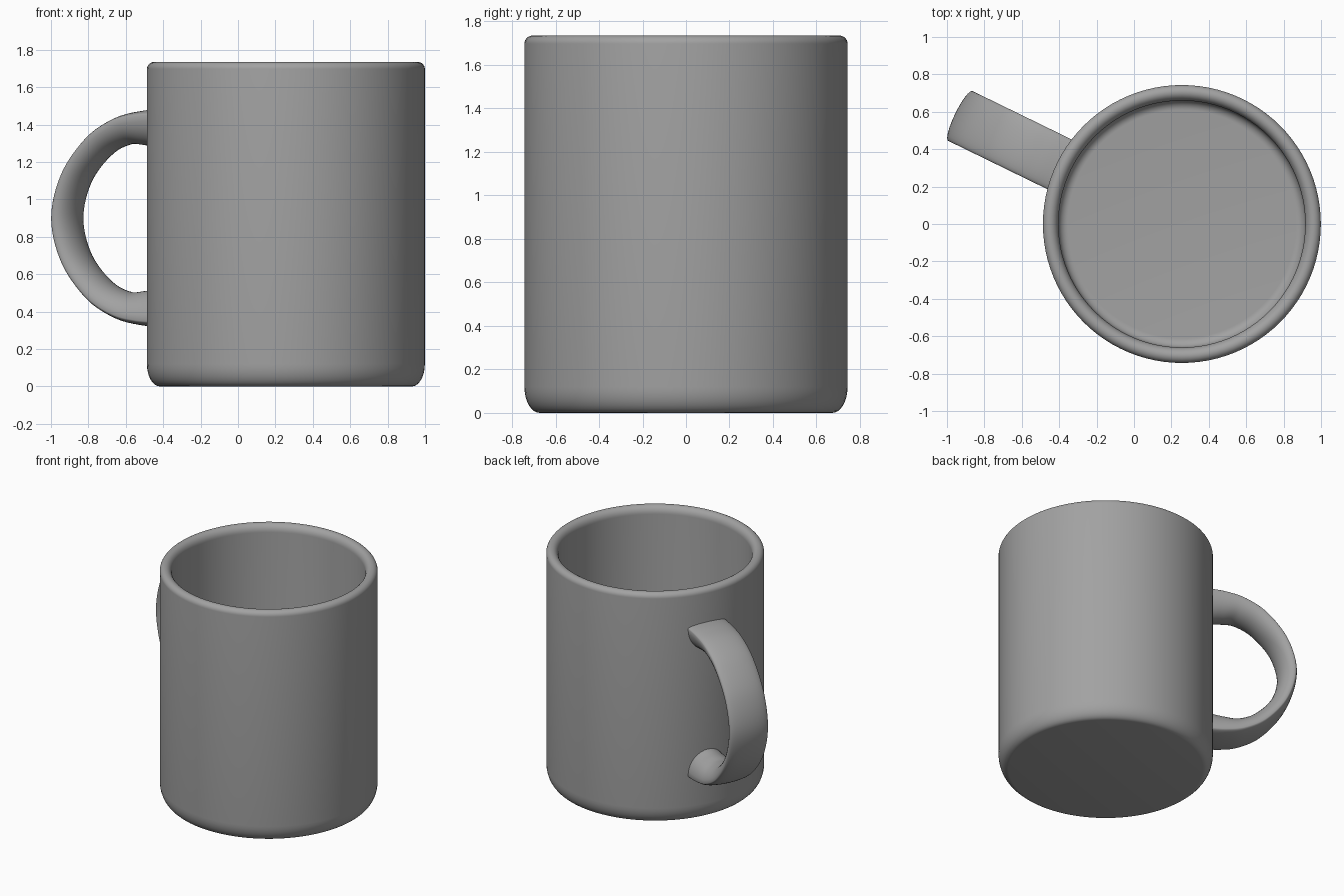
import bpy
import bmesh
from math import cos, sin, pi, radians
from mathutils import Matrix, Vector

cube = bpy.data.objects.get("Cube")
if cube:
    bpy.data.objects.remove(cube, do_unlink=True)

CENTRE_X = 0.256

ceramic = bpy.data.materials.new("grey ceramic")
ceramic.use_nodes = True
ceramic.diffuse_color = (0.36, 0.36, 0.36, 1)
ceramic.node_tree.nodes["Principled BSDF"].inputs["Base Color"].default_value = (0.36, 0.36, 0.36, 1)


def finish(name, bm, angle):
    """Turn a bmesh into a smooth ceramic object."""
    bmesh.ops.remove_doubles(bm, verts=bm.verts, dist=0.0001)
    bmesh.ops.recalc_face_normals(bm, faces=bm.faces)
    mesh = bpy.data.meshes.new(name)
    bm.to_mesh(mesh)
    bm.free()
    mesh.materials.append(ceramic)
    obj = bpy.data.objects.new(name, mesh)
    bpy.context.collection.objects.link(obj)
    bpy.ops.object.select_all(action="DESELECT")
    obj.select_set(True)
    bpy.context.view_layer.objects.active = obj
    bpy.ops.object.shade_smooth_by_angle(angle=radians(angle))
    return obj


def arc(cx, cz, rx, rz, start, end, steps=8):
    """Elliptical arc in the radius-height plane."""
    angles = [radians(start + (end - start) * i / steps) for i in range(steps + 1)]
    return [(cx + rx * cos(a), cz + rz * sin(a)) for a in angles]


def spline(points, steps):
    """Smooth curve through the given points."""
    pts = [Vector(p) for p in points]
    pts = [2 * pts[0] - pts[1]] + pts + [2 * pts[-1] - pts[-2]]
    out = []
    for a, b, c, d in zip(pts, pts[1:], pts[2:], pts[3:]):
        for i in range(steps):
            t = i / steps
            out.append(0.5 * (2 * b + (c - a) * t + (2 * a - 5 * b + 4 * c - d) * t ** 2
                              + (3 * b - a - 3 * c + d) * t ** 3))
    return out + [pts[-2]]


# Cup: one lathed wall with a rounded foot, rounded lip and hollow inside
profile = [(0, 0)]
profile += arc(0.673, 0.12, 0.07, 0.12, -90, 0)
profile += arc(0.705, 1.697, 0.038, 0.038, 0, 90)
profile += arc(0.705, 1.68, 0.045, 0.055, 90, 180)
profile += arc(0.61, 0.13, 0.05, 0.05, 0, -90)
profile += [(0, 0.08)]

bm = bmesh.new()
verts = [bm.verts.new((r, 0, z)) for r, z in profile]
edges = [bm.edges.new(pair) for pair in zip(verts, verts[1:])]
bmesh.ops.spin(bm, geom=verts + edges, cent=(0, 0, 0), axis=(0, 0, 1),
               angle=2 * pi, steps=96, use_merge=True)
cup = finish("cup", bm, 60)
cup.location.x = CENTRE_X

# Handle: flat-backed section swept along a C, thicker where it joins the cup
HALF_WIDTH, BACK_BULGE, MID_Z = 0.148, 0.03, 0.90
upper = [(0.68, 1.455, 0.19), (0.83, 1.445, 0.16), (0.97, 1.41, 0.125),
         (1.12, 1.315, 0.105), (1.26, 1.13, 0.09)]
lower = [(r, 2 * MID_Z - z, depth) for r, z, depth in reversed(upper)]
path = spline(upper + [(1.318, MID_Z, 0.088)] + lower, 8)

bm = bmesh.new()
SIDES = 32
rings = []
for i, point in enumerate(path):
    tangent = path[min(i + 1, len(path) - 1)] - path[max(i - 1, 0)]
    outward = Vector((-tangent.y, tangent.x)).normalized()
    ring = []
    for k in range(SIDES):
        a = 2 * pi * k / SIDES
        offset = sin(a) * (BACK_BULGE if sin(a) > 0 else point.z)
        ring.append(bm.verts.new((point.x + outward.x * offset, HALF_WIDTH * cos(a),
                                  point.y + outward.y * offset)))
    rings.append(ring)
for r0, r1 in zip(rings, rings[1:]):
    for k in range(SIDES):
        n = (k + 1) % SIDES
        bm.faces.new((r0[k], r0[n], r1[n], r1[k]))
bm.faces.new(rings[0])
bm.faces.new(rings[-1])
bmesh.ops.transform(bm, matrix=Matrix.Rotation(radians(180 - 26), 4, "Z"), verts=bm.verts)
handle = finish("handle", bm, 75)
handle.location.x = CENTRE_X
